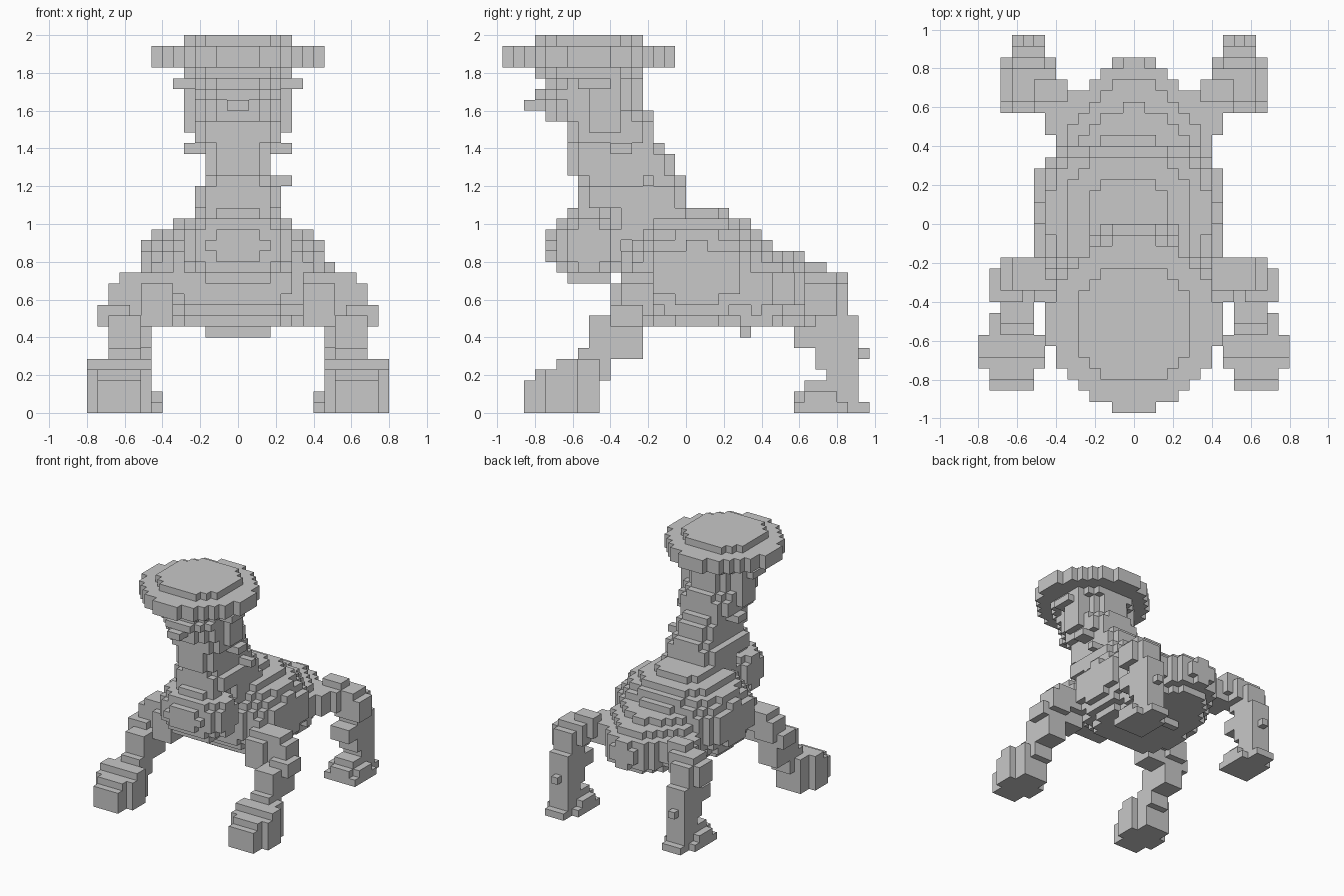
import bpy, bmesh, math
from itertools import product
from mathutils import Vector

old = bpy.data.objects.get("Cube")
if old:
    bpy.data.objects.remove(old)

CELL = 2 / 35          # edge of one block
FLOOR = 8              # lowest block layer of the flat belly
parts = {}             # part name -> set of block coordinates

grey = bpy.data.materials.new("stone grey")
grey.use_nodes = True
colour = (0.58, 0.58, 0.58, 1)
grey.diffuse_color = colour
grey.node_tree.nodes["Principled BSDF"].inputs["Base Color"].default_value = colour


def add(name, cells):
    parts.setdefault(name, set()).update(cells)


def box(x0, x1, y0, y1, z0, z1):
    return set(product(range(x0, x1), range(y0, y1), range(z0, z1)))


def ellipsoid(centre, radii, drop, power=2):
    """Blocky flat-bottomed ellipsoid with its own radius below the middle."""
    found = set()
    for c in box(-12, 12, -17, 17, FLOOR, 35):
        dx, dy, dz = (c[i] + 0.5 - centre[i] for i in range(3))
        rz = radii[2] if dz > 0 else drop
        flat = abs(dx / radii[0]) ** power + abs(dy / radii[1]) ** power
        if flat ** (2 / power) + (dz / rz) ** 2 <= 1:
            found.add(c)
    return found


def slab(hx, y0, y1, z0, z1, power=2.4):
    """Rounded horizontal slab, symmetric in x."""
    mid, hy = (y0 + y1) / 2, (y1 - y0) / 2
    return {c for c in box(-hx, hx, y0, y1, z0, z1)
            if abs((c[0] + 0.5) / hx) ** power
            + abs((c[1] + 0.5 - mid) / hy) ** power <= 1.06}


def disc(radius, z0, z1):
    return {c for c in box(-9, 9, -18, 0, z0, z1)
            if math.hypot(c[0] + 0.5, c[1] + 9.5) <= radius}


def mirrored(cells):
    return cells | {(-1 - x, y, z) for x, y, z in cells}


# Round flat-topped hat
add("hat_brim", disc(7.7, 32, 34))
add("hat_crown", disc(5.2, 34, 35))

# Head, snout, ears and side tufts
for hx, y0, y1, z0, z1 in [(5, -14, -4, 31, 32), (4, -13, -4, 30, 31),
                           (4, -14, -4, 29, 30), (4, -13, -4, 28, 29),
                           (4, -13, -3, 27, 28), (4, -11, -3, 26, 27)]:
    add("head", slab(hx, y0, y1, z0, z1))
add("snout", box(-1, 1, -15, -12, 28, 29))
add("ears", mirrored(box(3, 5, -9, -6, 26, 31) | box(4, 6, -10, -7, 30, 31)))
add("side_tufts", mirrored(box(2, 5, -7, -5, 24, 25)) | box(2, 5, -4, -3, 21, 22))

# Neck, leaning forward
for hx, y0, y1, z0, z1 in [(4, -11, -3, 25, 26), (3, -11, -2, 24, 25),
                           (3, -11, -1, 22, 24), (3, -10, 0, 21, 22),
                           (4, -10, 0, 19, 21), (4, -7, 1, 16, 19)]:
    add("neck", slab(hx, y0, y1, z0, z1, 3))

# Chest, barrel body and rump
add("chest", ellipsoid((0, -9, 15.5), (5.5, 4.1, 3.6), 3.8))
add("body", ellipsoid((-0.5, 0.9, 13), (8.8, 7.4, 6.1), 6.4, 2.7))
add("rump", ellipsoid((0, 6.5, 11.5), (7.2, 5.5, 4), 5))
add("rump", ellipsoid((0, 9.5, 11), (5.1, 5.6, 3.6), 3.6))
add("belly_ridge", box(-3, 3, 5, 6, 7, 9))

# Front legs
for b in [(6, 11, -6, -3, 10, 13), (9, 12, -6, -3, 9, 12), (9, 13, -6, -4, 8, 10),
          (6, 9, -7, -4, 8, 12), (10, 13, -7, -4, 8, 10), (9, 12, -7, -4, 5, 9),
          (9, 12, -8, -7, 3, 9), (9, 12, -9, -8, 5, 9), (9, 12, -10, -9, 4, 6)]:
    add("front_legs", mirrored(box(*b)))
for b in [(8, 14, -13, -10, 0, 4), (8, 14, -12, -10, 0, 5), (9, 13, -12, -8, 0, 5),
          (9, 13, -14, -13, 0, 4), (9, 13, -15, -14, 0, 3)]:
    add("front_feet", mirrored(box(*b)))

# Rear legs
for b in [(4, 6, 9, 12, 10, 13), (6, 8, 8, 10, 10, 13), (6, 9, 10, 12, 10, 13),
          (6, 9, 11, 13, 11, 14), (7, 11, 11, 14, 10, 13), (8, 12, 11, 14, 9, 12),
          (8, 11, 12, 15, 5, 12), (8, 11, 10, 13, 6, 8), (8, 11, 12, 16, 4, 9),
          (8, 11, 13, 16, 2, 9), (9, 10, 16, 17, 5, 6)]:
    add("rear_legs", mirrored(box(*b)))
for b in [(7, 12, 10, 15, 0, 1), (7, 12, 11, 14, 1, 2), (8, 11, 10, 16, 1, 2),
          (8, 11, 11, 16, 0, 3), (8, 11, 15, 17, 0, 1)]:
    add("rear_feet", mirrored(box(*b)))

# Turn each part into a mesh of outward block faces
filled = set().union(*parts.values())
used = set()
for name, cells in parts.items():
    bm = bmesh.new()
    verts = {}
    for c in sorted(cells - used):
        for axis, side in product(range(3), (0, 1)):
            near = list(c)
            near[axis] += 2 * side - 1
            if tuple(near) in filled:
                continue
            u, w = (axis + 1) % 3, (axis + 2) % 3
            loop = []
            for a, b in ((0, 0), (1, 0), (1, 1), (0, 1)):
                p = list(c)
                p[axis] += side
                p[u] += a
                p[w] += b
                p = tuple(p)
                if p not in verts:
                    verts[p] = bm.verts.new(Vector(p) * CELL)
                loop.append(verts[p])
            bm.faces.new(loop if side else loop[::-1])
    used |= cells
    bmesh.ops.dissolve_limit(bm, angle_limit=0.01, verts=bm.verts, edges=bm.edges)
    mesh = bpy.data.meshes.new(name)
    bm.to_mesh(mesh)
    bm.free()
    mesh.materials.append(grey)
    bpy.context.collection.objects.link(bpy.data.objects.new(name, mesh))
